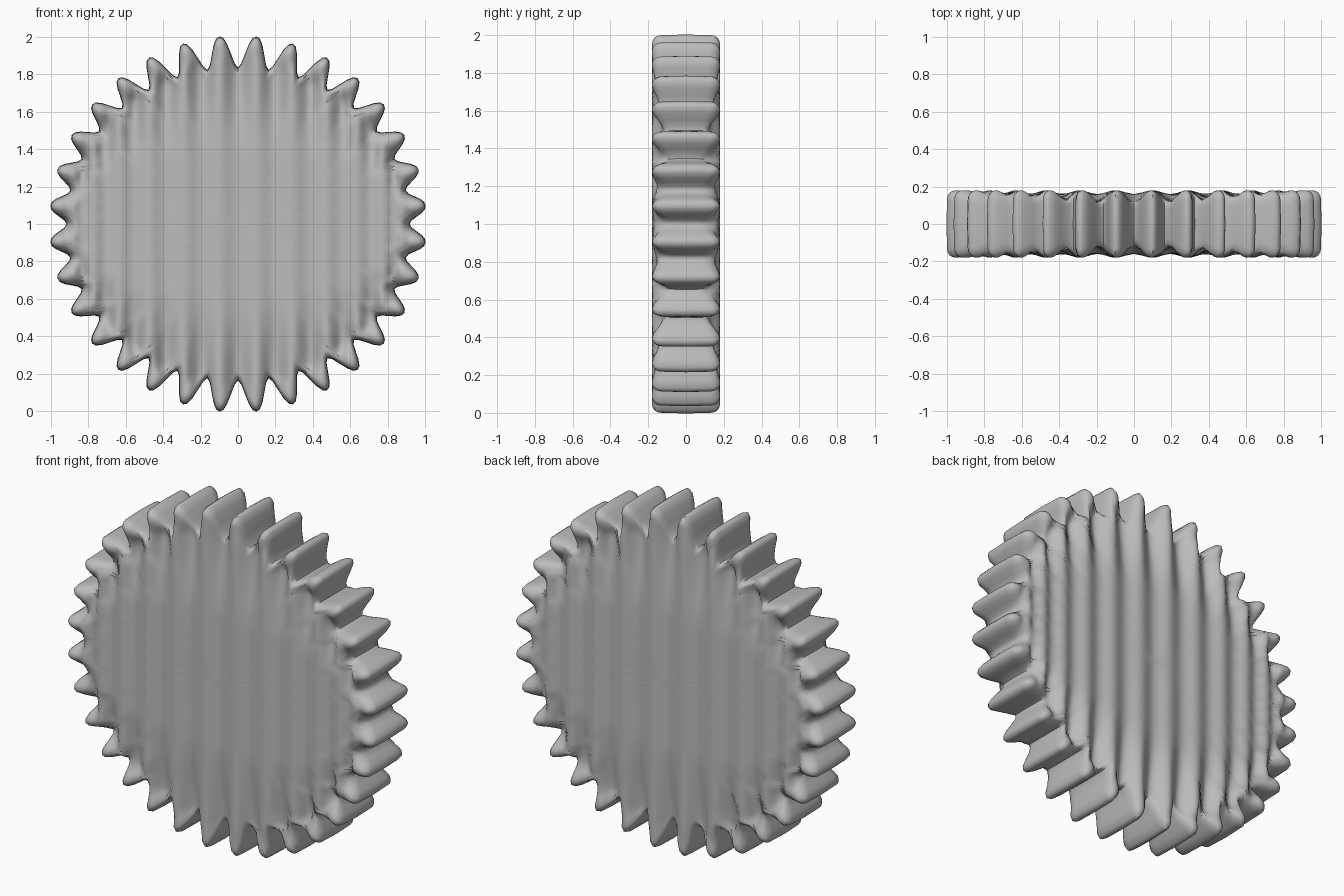
import bpy
import bmesh
from math import sin, cos, pi, sqrt, asin

cube = bpy.data.objects.get("Cube")
if cube:
    bpy.data.objects.remove(cube, do_unlink=True)

TEETH = 32
STEPS = TEETH * 10      # points around the rim
RINGS = 44              # rings across each face
HALF = 0.18             # half thickness at the ridges
CORNER = 0.045          # rounding of the rim corner


def smooth(a, b, v):
    t = max(0.0, min(1.0, (v - a) / (b - a)))
    return t * t * (3 - 2 * t)


def valley(angle):
    # 0 on a ridge or tooth crest, 1 in the groove between two
    return (1 + cos(TEETH * angle)) / 2


def outline(angle):
    # Grooves are deeper at the top and bottom than at the ends
    depth = 0.09 + 0.08 * cos(angle) ** 2
    return 1.004 - depth * valley(angle) ** 1.2


def half_thickness(x, z, angle, r):
    # Upright ridges across the face blend into the radial teeth at the rim
    ridge = valley(asin(max(-1.0, min(1.0, x))))
    blend = smooth(0.84, 0.95, r)
    groove = ridge * (1 - blend) + valley(angle) * blend
    reach = sqrt(max(0.02, 0.9 ** 2 - x * x))
    scoop = smooth(0.4, 1.0, abs(z) / reach)
    if abs(x) > 0.85:
        scoop = max(scoop, smooth(0.85, 0.92, abs(x)))
    return HALF - groove * (0.02 + 0.045 * scoop)


# Section from face centre to rim middle: (share of radius, inset, corner drop)
section = [((i / RINGS) ** 0.8, CORNER, 0.0) for i in range(1, RINGS + 1)]
for k in range(1, 5):
    a = k * pi / 8
    section.append((1.0, CORNER * (1 - sin(a)), CORNER * (1 - cos(a))))

bm = bmesh.new()


def make_ring(share, inset, drop, side):
    ring = []
    for j in range(STEPS):
        a = 2 * pi * j / STEPS
        r = share * (outline(a) - inset)
        x, z = r * sin(a), r * cos(a)
        y = side * (half_thickness(x, z, a, r) - drop)
        ring.append(bm.verts.new((x, y, z + 1)))
    return ring


def bridge(one, two):
    for j in range(STEPS):
        k = (j + 1) % STEPS
        bm.faces.new((one[j], one[k], two[k], two[j]))


# Front and back faces, then the toothed rim between them
rims = []
for side in (-1, 1):
    rings = [make_ring(*s, side) for s in section]
    middle = bm.verts.new((0, side * half_thickness(0, 0, 0, 0), 1))
    for j in range(STEPS):
        bm.faces.new((middle, rings[0][j], rings[0][(j + 1) % STEPS]))
    for one, two in zip(rings, rings[1:]):
        bridge(one, two)
    rims.append(rings[-1])

# Slightly domed tooth tips
crown = []
for j in range(STEPS):
    a = 2 * pi * j / STEPS
    r = outline(a) + 0.004
    crown.append(bm.verts.new((r * sin(a), 0, r * cos(a) + 1)))
bridge(rims[0], crown)
bridge(crown, rims[1])
bmesh.ops.recalc_face_normals(bm, faces=bm.faces)

mesh = bpy.data.meshes.new("ridged_disc")
bm.to_mesh(mesh)
bm.free()
disc = bpy.data.objects.new("ridged_disc", mesh)
bpy.context.collection.objects.link(disc)

grey = bpy.data.materials.new("plain grey")
grey.use_nodes = True
colour = (0.5, 0.5, 0.5, 1)
grey.diffuse_color = colour
grey.node_tree.nodes["Principled BSDF"].inputs["Base Color"].default_value = colour
mesh.materials.append(grey)

bpy.ops.object.select_all(action="DESELECT")
disc.select_set(True)
bpy.context.view_layer.objects.active = disc
bpy.ops.object.shade_smooth_by_angle(angle=pi / 3)
